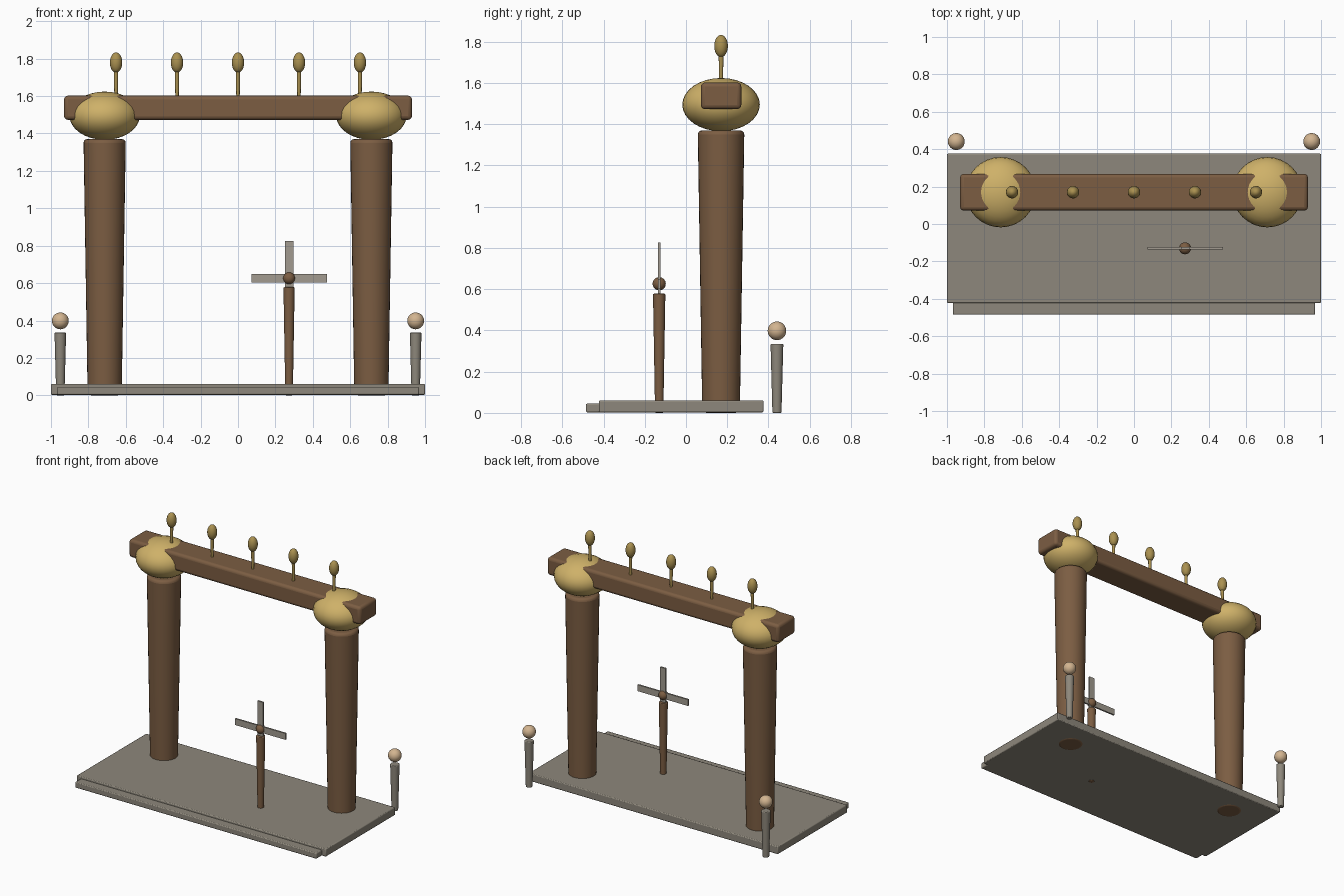
import bpy, math

if "Cube" in bpy.data.objects:
    bpy.data.objects.remove(bpy.data.objects["Cube"])

def material(name, rgb):
    m = bpy.data.materials.new(name)
    m.diffuse_color = (*rgb, 1)
    m.use_nodes = True
    m.node_tree.nodes["Principled BSDF"].inputs["Base Color"].default_value = m.diffuse_color
    return m

WOOD = material("wood", (0.20, 0.11, 0.055))
GOLD = material("gold", (0.62, 0.44, 0.14))
BRASS = material("brass", (0.40, 0.28, 0.08))
STONE = material("stone", (0.27, 0.245, 0.20))
PALE = material("pale_stone", (0.36, 0.33, 0.28))
CREAM = material("cream", (0.65, 0.46, 0.28))

def finish(name, mat, angle=40):
    o = bpy.context.object
    o.name = name
    o.data.materials.append(mat)
    bpy.ops.object.shade_smooth_by_angle(angle=math.radians(angle))
    return o

def box(name, lo, hi, mat, bevel=0.0, segments=2):
    bpy.ops.mesh.primitive_cube_add(size=1, location=[(a + b) / 2 for a, b in zip(lo, hi)])
    o = bpy.context.object
    o.scale = [b - a for a, b in zip(lo, hi)]
    bpy.ops.object.transform_apply(location=False, rotation=False, scale=True)
    if bevel:
        m = o.modifiers.new("bevel", 'BEVEL')
        m.width, m.segments = bevel, segments
    return finish(name, mat)

def post(name, x, y, z0, z1, r0, r1, mat, bevel=0.0, sides=32):
    bpy.ops.mesh.primitive_cone_add(vertices=sides, radius1=r0, radius2=r1, depth=z1 - z0,
                                    location=(x, y, (z0 + z1) / 2))
    if bevel:
        m = bpy.context.object.modifiers.new("bevel", 'BEVEL')
        m.width, m.segments, m.limit_method = bevel, 3, 'ANGLE'
        m.angle_limit = math.radians(40)
    return finish(name, mat)

def ball(name, loc, r, rz, mat):
    bpy.ops.mesh.primitive_uv_sphere_add(segments=32, ring_count=16, radius=1, location=loc)
    bpy.context.object.scale = (r, r, rz)
    bpy.ops.object.transform_apply(location=False, rotation=False, scale=True)
    return finish(name, mat, 60)

Y = 0.17  # centre line of the gate

# stone platform and front step
box("platform", (-1, -0.422, 0.003), (1, 0.376, 0.06), STONE, 0.006)
box("front_step", (-0.968, -0.485, 0.003), (0.968, -0.40, 0.045), STONE, 0.006)

# gate columns, globe capitals and rear bollards
for side, s in (("left", -1), ("right", 1)):
    post(side + "_column", s * 0.713, Y, 0, 1.37, 0.091, 0.113, WOOD, 0.02)
    ball(side + "_capital", (s * 0.713, Y, 1.495), 0.188, 0.129, GOLD)
    post(side + "_bollard", s * 0.95, 0.441, 0, 0.335, 0.022, 0.031, STONE, 0.005)
    ball(side + "_bollard_ball", (s * 0.95, 0.441, 0.398), 0.045, 0.045, CREAM)

# crossbeam with finials
box("crossbeam", (-0.93, Y - 0.098, 1.473), (0.93, Y + 0.098, 1.602), WOOD, 0.02, 3)
for i in range(5):
    x = (i - 2) * 0.326
    post(f"finial_stem_{i + 1}", x, Y, 1.59, 1.75, 0.009, 0.012, BRASS, sides=16)
    ball(f"finial_bulb_{i + 1}", (x, Y, 1.779), 0.033, 0.054, BRASS)

# pinwheel on a slim post
PX, PY, PZ = 0.273, -0.13, 0.626
post("pinwheel_post", PX, PY, 0, 0.578, 0.02, 0.03, WOOD, 0.005)
ball("pinwheel_hub", (PX, PY, PZ), 0.032, 0.032, WOOD)
box("pinwheel_blade_across", (PX - 0.202, PY - 0.006, PZ - 0.023), (PX + 0.202, PY + 0.006, PZ + 0.023), PALE)
box("pinwheel_blade_upright", (PX - 0.023, PY - 0.006, PZ - 0.2), (PX + 0.023, PY + 0.006, PZ + 0.2), PALE)
